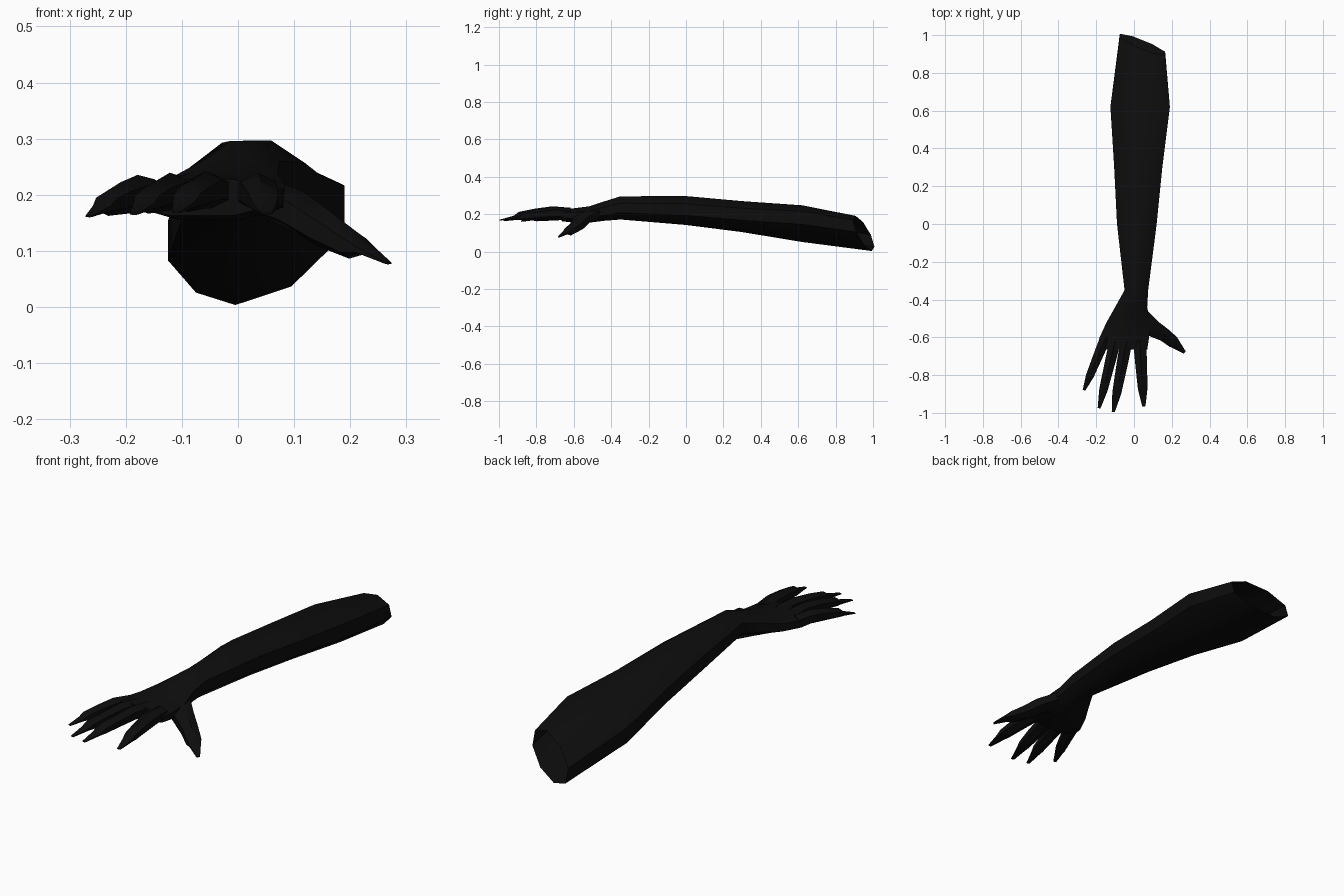
import bpy, math
from mathutils import Vector

cube = bpy.data.objects.get("Cube")
if cube:
    bpy.data.objects.remove(cube)

black = bpy.data.materials.new("near_black")
black.use_nodes = True
colour = (0.004, 0.004, 0.004, 1)
black.diffuse_color = colour
black.node_tree.nodes["Principled BSDF"].inputs["Base Color"].default_value = colour


def loft(name, rings, sides, cap_start, cap_end):
    """Join rings of points into a tube, with optional end caps."""
    verts = [p for ring in rings for p in ring]
    faces = []
    for r in range(len(rings) - 1):
        for i in range(sides):
            j = (i + 1) % sides
            a, b = r * sides, (r + 1) * sides
            faces.append((a + i, a + j, b + j, b + i))
    if cap_start:
        faces.append(tuple(reversed(range(sides))))
    if cap_end:
        faces.append(tuple(range(len(verts) - sides, len(verts))))
    mesh = bpy.data.meshes.new(name)
    mesh.from_pydata(verts, [], faces)
    mesh.materials.append(black)
    obj = bpy.data.objects.new(name, mesh)
    bpy.context.collection.objects.link(obj)
    bpy.ops.object.select_all(action='DESELECT')
    obj.select_set(True)
    bpy.context.view_layer.objects.active = obj
    bpy.ops.object.mode_set(mode='EDIT')
    bpy.ops.mesh.select_all(action='SELECT')
    bpy.ops.mesh.normals_make_consistent(inside=False)
    bpy.ops.object.mode_set(mode='OBJECT')
    bpy.ops.object.shade_smooth_by_angle(angle=math.radians(40))
    return obj


def outline(sides):
    """Regular polygon with flat top, scaled to touch the unit square."""
    k = 1 / math.cos(math.pi / sides)
    return [(k * math.cos(math.tau * (i + 0.5) / sides),
             k * math.sin(math.tau * (i + 0.5) / sides)) for i in range(sides)]


def arm_ring(y, left, right, low, high, tilt=0.0, slant=0.0):
    cx, cz = (left + right) / 2, (low + high) / 2
    rx, rz = (right - left) / 2, (high - low) / 2
    ring = []
    for u, v in outline(8):
        dx = u * rx
        dz = v * rz + tilt * dx
        ring.append((cx + dx, y - slant * (dx + dz), cz + dz))
    return ring


# Forearm and palm: y, left, right, low, high, tilt, slant
sections = [
    (0.95, -0.075, 0.165, 0.02, 0.175, 0.33, 0.3),
    (0.62, -0.125, 0.19, 0.065, 0.235, 0.2),
    (0.30, -0.105, 0.15, 0.11, 0.265, 0.1),
    (0.00, -0.09, 0.12, 0.145, 0.295, 0.05),
    (-0.35, -0.05, 0.075, 0.172, 0.296),
    (-0.44, -0.10, 0.07, 0.165, 0.268),
    (-0.52, -0.145, 0.085, 0.155, 0.242),
    (-0.60, -0.182, 0.08, 0.155, 0.232),
    (-0.665, -0.20, 0.07, 0.163, 0.228),
]
loft("forearm_and_palm", [arm_ring(*s) for s in sections], 8, False, True)


def digit(name, path):
    """Path points are x, y, z, half width, half thickness."""
    pts = [Vector(p[:3]) for p in path]
    rings = []
    for i, p in enumerate(path):
        along = pts[min(i + 1, len(pts) - 1)] - pts[max(i - 1, 0)]
        side = Vector((-along.y, along.x, 0)).normalized()
        up = along.cross(side).normalized()
        if up.z < 0:
            up = -up
        rings.append([pts[i] + side * u * p[3] + up * v * p[4]
                      for u, v in outline(6)])
    return loft(name, rings, 6, True, True)


# Fingers: base, tip, knuckle height, base half width
fingers = {
    "little_finger": ((-0.15, -0.60), (-0.265, -0.88), 0.198, 0.028),
    "ring_finger": ((-0.10, -0.62), (-0.185, -0.975), 0.202, 0.030),
    "middle_finger": ((-0.04, -0.62), (-0.11, -0.995), 0.205, 0.032),
    "index_finger": ((0.03, -0.62), (0.052, -0.965), 0.202, 0.034),
}
# Share of length, drop, width share, half thickness; the last two are the claw
shape = [(0.0, 0.0, 1.0, 0.026), (0.25, -0.004, 0.95, 0.029),
         (0.5, 0.004, 0.85, 0.025), (0.72, 0.014, 0.75, 0.019),
         (0.80, 0.022, 0.62, 0.008), (1.0, 0.036, 0.25, 0.002)]
for name, (base, tip, height, width) in fingers.items():
    path = [(base[0] + (tip[0] - base[0]) * t, base[1] + (tip[1] - base[1]) * t,
             height - drop, width * w, thick) for t, drop, w, thick in shape]
    digit(name, path)

# Thumb, angled down and outward
digit("thumb", [
    (0.035, -0.50, 0.20, 0.055, 0.030),
    (0.105, -0.555, 0.172, 0.044, 0.032),
    (0.155, -0.583, 0.138, 0.036, 0.029),
    (0.205, -0.622, 0.110, 0.032, 0.022),
    (0.225, -0.640, 0.103, 0.024, 0.009),
    (0.268, -0.680, 0.078, 0.008, 0.002),
])
